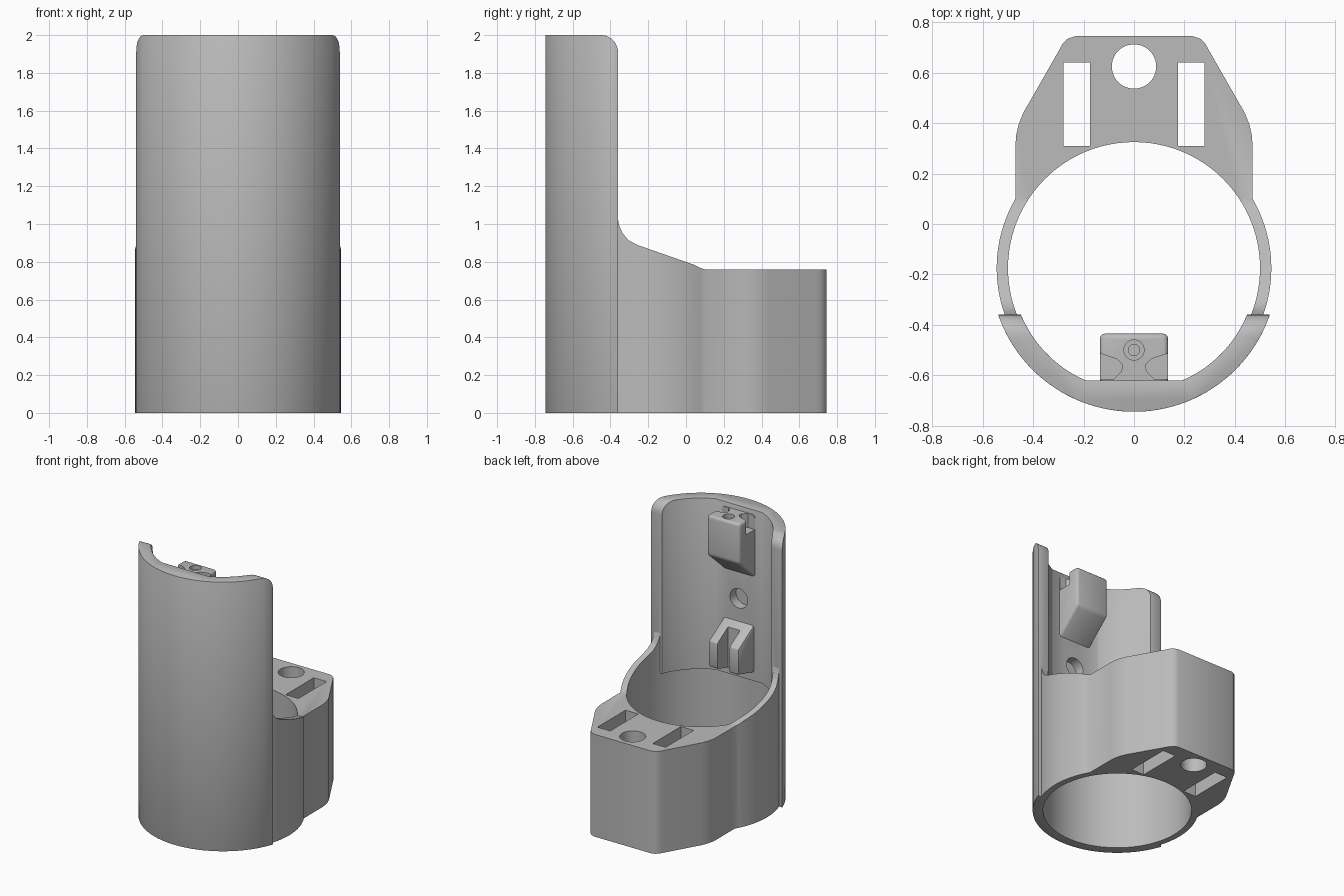
import bpy, bmesh, math
from mathutils import Vector

if "Cube" in bpy.data.objects:
    bpy.data.objects.remove(bpy.data.objects["Cube"], do_unlink=True)

CY = -0.175          # centre of the bore along y
BORE = 0.5
LEDGE = 0.73         # height where the shell wall gets thicker

grey = bpy.data.materials.new("plain_grey")
grey.use_nodes = True
grey.diffuse_color = (0.5, 0.5, 0.5, 1)
grey.node_tree.nodes["Principled BSDF"].inputs["Base Color"].default_value = (0.5, 0.5, 0.5, 1)


def arc(radius, start, end, n, cx=0.0, cy=CY):
    """Points along an arc, angles in degrees."""
    angles = [math.radians(start + (end - start) * i / n) for i in range(n + 1)]
    return [(cx + radius * math.cos(a), cy + radius * math.sin(a)) for a in angles]


def circle(radius, cx, cy, n=48):
    return arc(radius, 0, 360, n, cx, cy)[:-1]


def mirror(points):
    return [(-x, y) for x, y in reversed(points)]


def prism(name, points, axis, low, high):
    """Extrude a flat outline along one axis."""
    place = {"x": lambda u, v, w: Vector((w, u, v)),
             "y": lambda u, v, w: Vector((u, w, v)),
             "z": lambda u, v, w: Vector((u, v, w))}[axis]
    bm = bmesh.new()
    ends = [[bm.verts.new(place(u, v, w)) for u, v in points] for w in (low, high)]
    bm.faces.new(ends[0])
    bm.faces.new(ends[1])
    n = len(points)
    for i in range(n):
        j = (i + 1) % n
        bm.faces.new((ends[0][i], ends[0][j], ends[1][j], ends[1][i]))
    bmesh.ops.recalc_face_normals(bm, faces=bm.faces)
    mesh = bpy.data.meshes.new(name)
    bm.to_mesh(mesh)
    bm.free()
    mesh.materials.append(grey)
    obj = bpy.data.objects.new(name, mesh)
    bpy.context.collection.objects.link(obj)
    return obj


def box(name, x, y, z):
    return prism(name, [(x[0], y[0]), (x[1], y[0]), (x[1], y[1]), (x[0], y[1])], "z", *z)


def activate(obj):
    bpy.ops.object.select_all(action="DESELECT")
    obj.select_set(True)
    bpy.context.view_layer.objects.active = obj


def combine(obj, tool, operation="DIFFERENCE"):
    """Apply a boolean and drop the tool object."""
    mod = obj.modifiers.new("cut", "BOOLEAN")
    mod.operation, mod.solver, mod.object = operation, "EXACT", tool
    activate(obj)
    bpy.ops.object.modifier_apply(modifier=mod.name)
    bpy.data.objects.remove(tool, do_unlink=True)


def soften(obj, width, segments=2):
    mod = obj.modifiers.new("soft_edges", "BEVEL")
    mod.width, mod.segments = width, segments
    mod.limit_method, mod.angle_limit = "ANGLE", math.radians(45)
    activate(obj)
    bpy.ops.object.modifier_apply(modifier=mod.name)


# Sleeve: ring blending into the rear mounting block, trimmed by a sloped side profile
meet = math.degrees(math.asin((0.1 - CY) / 0.545))
half = arc(0.545, -90, meet, 40)
half += [(0.47, 0.32), (0.467, 0.355), (0.458, 0.395), (0.44, 0.44),
         (0.297, 0.69), (0.283, 0.715), (0.263, 0.735), (0.235, 0.745)]
sleeve = prism("sleeve_and_block", half + mirror(half)[:-1], "z", 0, 1.2)
slope = [(-0.38, -0.1), (-0.38, 1.1), (-0.362, 1.04), (-0.355, 0.995), (-0.335, 0.95),
         (-0.305, 0.915), (-0.26, 0.89), (0.04, 0.785), (0.07, 0.77), (0.1, 0.76),
         (0.9, 0.76), (0.9, -0.1)]
combine(sleeve, prism("slope_cutter", slope, "x", -1, 1), "INTERSECT")
combine(sleeve, prism("bore_cutter", circle(BORE, 0, CY, 96), "z", -0.1, 1.3))

# Round hole and two strap slots through the block
combine(sleeve, prism("hole_cutter", circle(0.088, 0, 0.625), "z", -0.1, 1.3))
for side in (-1, 1):
    xs = sorted((side * 0.175, side * 0.28))
    combine(sleeve, box("slot_cutter", xs, (0.31, 0.64), (-0.1, 1.3)))

# Tall front shell with a flat inner panel and rounded top corners
inner_r, panel_y = 0.485, -0.62
flat = math.degrees(math.asin((CY - panel_y) / inner_r))
outline = arc(0.57, -16, -164, 64) + arc(inner_r, -161, -180 + flat, 24) + arc(inner_r, -flat, -19, 24)
shell = prism("front_shell", outline, "z", 0, 2.1)
tower = [(-0.9, -0.1), (-0.36, -0.1)] + arc(0.09, 0, 90, 8, -0.45, 1.91) + [(-0.9, 2.0)]
combine(shell, prism("tower_cutter", tower, "x", -1, 1), "INTERSECT")
soften(shell, 0.014)
combine(shell, prism("lower_bore_cutter", circle(BORE, 0, CY, 96), "z", -0.1, LEDGE))

# Blind round recess in the inner panel
combine(shell, prism("recess_cutter", circle(0.072, 0, 1.31, 32), "y", -0.69, -0.5))

# Upper bracket: slanted underside, side notches and a stepped screw hole
upper = [(-0.66, 1.47), (-0.435, 1.67), (-0.435, 1.965), (-0.66, 1.965)]
bracket = prism("upper_bracket", upper, "x", -0.135, 0.135)
soften(bracket, 0.02, 3)
notch = [(0.2, -0.49), (0.13, -0.515), (0.07, -0.535), (0.045, -0.56),
         (0.05, -0.585), (0.08, -0.615), (0.2, -0.615)]
for points in (notch, mirror(notch)):
    combine(bracket, prism("notch_cutter", points, "z", 1.86, 2.1))
for radius, depth in ((0.04, 0.03), (0.022, 0.14)):
    combine(bracket, prism("screw_cutter", circle(radius, 0, -0.5, 24), "z", 1.965 - depth, 2.1))

# Lower clip: two prongs below a sloped top
lower = [(-0.66, 1.16), (-0.62, 1.14), (-0.44, 1.03), (-0.44, 0.84), (-0.66, 0.78)]
clip = prism("lower_clip", lower, "x", -0.125, 0.125)
soften(clip, 0.015)
combine(clip, box("channel_cutter", (-0.05, 0.05), (-0.565, -0.3), (0.6, 1.3)))

# Smooth curved walls, keep crisp edges
for part in (sleeve, shell, bracket, clip):
    activate(part)
    bpy.ops.object.shade_smooth_by_angle(angle=math.radians(30))
